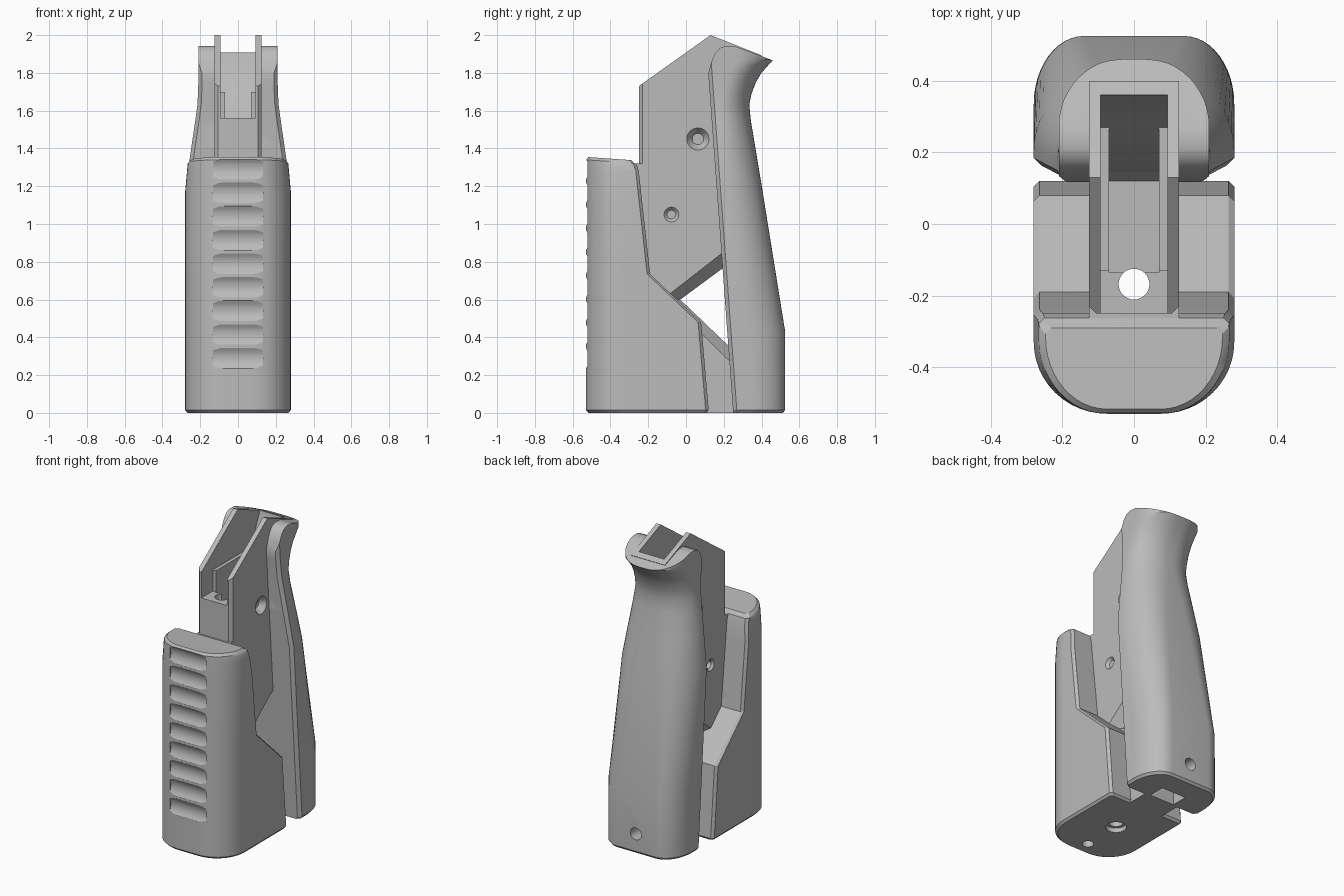
import bpy, bmesh, math
from mathutils import Matrix

if "Cube" in bpy.data.objects:
    bpy.data.objects.remove(bpy.data.objects["Cube"], do_unlink=True)

grey = bpy.data.materials.new("plain_grey")
grey.use_nodes = True
grey.diffuse_color = (0.5, 0.5, 0.5, 1)
grey.node_tree.nodes["Principled BSDF"].inputs["Base Color"].default_value = grey.diffuse_color


def make_object(name, bm):
    bmesh.ops.recalc_face_normals(bm, faces=bm.faces)
    mesh = bpy.data.meshes.new(name)
    bm.to_mesh(mesh)
    bm.free()
    mesh.materials.append(grey)
    obj = bpy.data.objects.new(name, mesh)
    bpy.context.collection.objects.link(obj)
    return obj


def loft(name, sections):
    """Skin a list of equal-length closed sections and cap both ends."""
    bm = bmesh.new()
    rings = [[bm.verts.new(p) for p in s] for s in sections]
    n = len(rings[0])
    for a, b in zip(rings, rings[1:]):
        for i in range(n):
            j = (i + 1) % n
            bm.faces.new((a[i], a[j], b[j], b[i]))
    bm.faces.new(rings[0])
    bm.faces.new(rings[-1])
    return make_object(name, bm)


def side_prism(name, half, profile):
    """Extrude a (y, z) profile across x."""
    return loft(name, [[(x, y, z) for y, z in profile] for x in (-half, half)])


def cylinder(name, radius, depth, loc, axis, radius2=None):
    turn = {"X": Matrix.Rotation(math.pi / 2, 4, "Y"),
            "Y": Matrix.Rotation(math.pi / 2, 4, "X"), "Z": Matrix()}[axis]
    bm = bmesh.new()
    bmesh.ops.create_cone(bm, cap_ends=True, segments=32, radius1=radius,
                          radius2=radius if radius2 is None else radius2,
                          depth=depth, matrix=Matrix.Translation(loc) @ turn)
    return make_object(name, bm)


def boolean(obj, cutter, operation="DIFFERENCE"):
    mod = obj.modifiers.new("cut", "BOOLEAN")
    mod.operation, mod.solver, mod.object = operation, "EXACT", cutter
    bpy.context.view_layer.objects.active = obj
    bpy.ops.object.modifier_apply(modifier=mod.name)


def rounded_end(z, width, flat_y, round_y, flat, ry, chamfer, tilt=0):
    """Section with one chamfered flat side and one rounded side."""
    s = 1 if round_y > flat_y else -1
    half = [(width - chamfer, flat_y), (width, flat_y + s * chamfer)]
    for i in range(13):
        a = math.pi / 2 * i / 12
        half.append((flat + (width - flat) * math.cos(a),
                     round_y - s * ry * (1 - math.sin(a))))
    pts = half + [(-x, y) for x, y in reversed(half)]
    return [(x, y, z + tilt * (y + 0.53)) for x, y in pts]


# Front block: height, half width, rear y, front y
front_rings = [(0, .268, .108, -.515), (.015, .28, .12, -.53), (.48, .28, .08, -.53),
               (.735, .28, -.19, -.53), (1.17, .28, -.238, -.53),
               (1.28, .27, -.25, -.53), (1.32, .266, -.262, -.53),
               (1.34, .262, -.275, -.53), (1.355, .247, -.29, -.517)]
front_block = loft("front_block", [
    rounded_end(z, w, b, f, .075, .2, .016, -.07 if z > 1.33 else 0)
    for z, w, b, f in front_rings])

# Back shell: height, half width, rear y, flat half width, corner depth
back_rings = [(0, .268, .513, .14, .19), (.015, .28, .525, .14, .19),
              (.43, .28, .525, .14, .2), (1.17, .28, .406, .08, .2),
              (1.4, .248, .368, .05, .18), (1.55, .226, .343, .02, .16),
              (1.63, .215, .335, .02, .155), (1.69, .212, .347, .02, .155),
              (1.75, .21, .37, .02, .16), (1.8, .21, .4, .02, .17),
              (1.84, .21, .435, .02, .18), (1.87, .21, .465, .02, .19),
              (2.0, .21, .465, .02, .19)]
back_shell = loft("back_shell", [
    rounded_end(z, w, .25 - .0735 * min(z, 1.85), r, f, ry, .02)
    for z, w, r, f, ry in back_rings])
top_trim = side_prism("top_trim_cutter", .5, [
    (0, -.1), (.7, -.1), (.7, 1.775), (.46, 1.866), (.26, 1.941), (.21, 1.943),
    (.18, 1.932), (.155, 1.905), (.135, 1.86), (.11, 1.77), (0, 1.5)])
boolean(back_shell, top_trim, "INTERSECT")


# Core plate with chamfered front edges
def core_section(x, front):
    profile = [(front - .05, .8), (front - .05, 1.32), (front, 1.32),
               (front, 1.73 + .71 * (front + .25)), (.13, 2), (.4, 1.893),
               (.25, 1.7), (.3, 0), (.05, 0), (.05, .4)]
    return [(x, y, z) for y, z in profile]


core_plate = loft("core_plate", [core_section(x, f) for x, f in
                                 ((-.125, -.23), (-.105, -.25), (.105, -.25), (.125, -.23))])

# Triangular window, flaring outward on both sides
inner = [(-.03, .6), (.33, .866), (.33, .254)]
outer = [(-.116, .612), (.33, .96), (.33, .17)]
window = loft("window_cutter", [[(x, y, z) for y, z in tri] for x, tri in
                                ((-.13, outer), (-.06, inner), (.06, inner), (.13, outer))])
boolean(core_plate, window)

# Top slot with a narrower pocket below it
slot = side_prism("slot_cutter", .093, [
    (-.35, 1.56), (-.13, 1.56), (-.13, 1.7), (.27, 1.7),
    (.36, 1.9), (.36, 2.1), (-.35, 2.1)])
pocket = side_prism("pocket_cutter", .07, [
    (-.135, 1.36), (.12, 1.36), (.267, 1.702), (.267, 1.8), (-.135, 1.8)])
for part in (core_plate, back_shell):
    boolean(part, slot)
    boolean(part, pocket)

# Cross holes and side countersinks
cutters = [window, top_trim, slot, pocket]
pin_hole = cylinder("pin_hole_cutter", .026, .5, (0, -.077, 1.05), "X")
boolean(core_plate, pin_hole)
cutters.append(pin_hole)
for side in (-1, 1):
    r1, r2 = (.03, .06) if side > 0 else (.06, .03)
    for tool in (cylinder("countersink_cutter", r1, .04, (side * .107, .063, 1.45), "X", r2),
                 cylinder("screw_seat_cutter", .025, .04, (side * .1, .063, 1.45), "X"),
                 cylinder("pin_rim_cutter", r1 * .6 + .005, .02,
                          (side * .117, -.077, 1.05), "X", r2 * .6 + .005)):
        boolean(core_plate, tool)
        cutters.append(tool)

# Vertical bore, bottom screw holes and recess, rear hole
bore = cylinder("bore_cutter", .043, 4, (0, -.168, 1), "Z")
bore_rim = cylinder("bore_rim_cutter", .062, .06, (0, -.168, 0), "Z")
screw_hole = cylinder("bottom_screw_cutter", .035, .3, (0, -.43, 0), "Z")
recess = side_prism("recess_cutter", .09, [(.26, -.1), (.37, -.1), (.37, .09), (.26, .09)])
rear_hole = cylinder("rear_hole_cutter", .04, .2, (0, .53, .13), "Y")
boolean(core_plate, bore)
boolean(core_plate, recess)
for tool in (bore, bore_rim, screw_hole):
    boolean(front_block, tool)
for tool in (recess, rear_hole):
    boolean(back_shell, tool)
cutters += [bore, bore_rim, screw_hole, recess, rear_hole]

# Scalloped finger grooves
for i in range(9):
    groove = cylinder("groove_cutter", .095, .264, (0, -.608, .29 + .125 * i), "X")
    boolean(front_block, groove)
    cutters.append(groove)

for cutter in cutters:
    bpy.data.objects.remove(cutter, do_unlink=True)

bpy.ops.object.select_all(action="DESELECT")
for part in (front_block, back_shell, core_plate):
    part.select_set(True)
bpy.context.view_layer.objects.active = front_block
bpy.ops.object.shade_smooth_by_angle(angle=math.radians(28))
